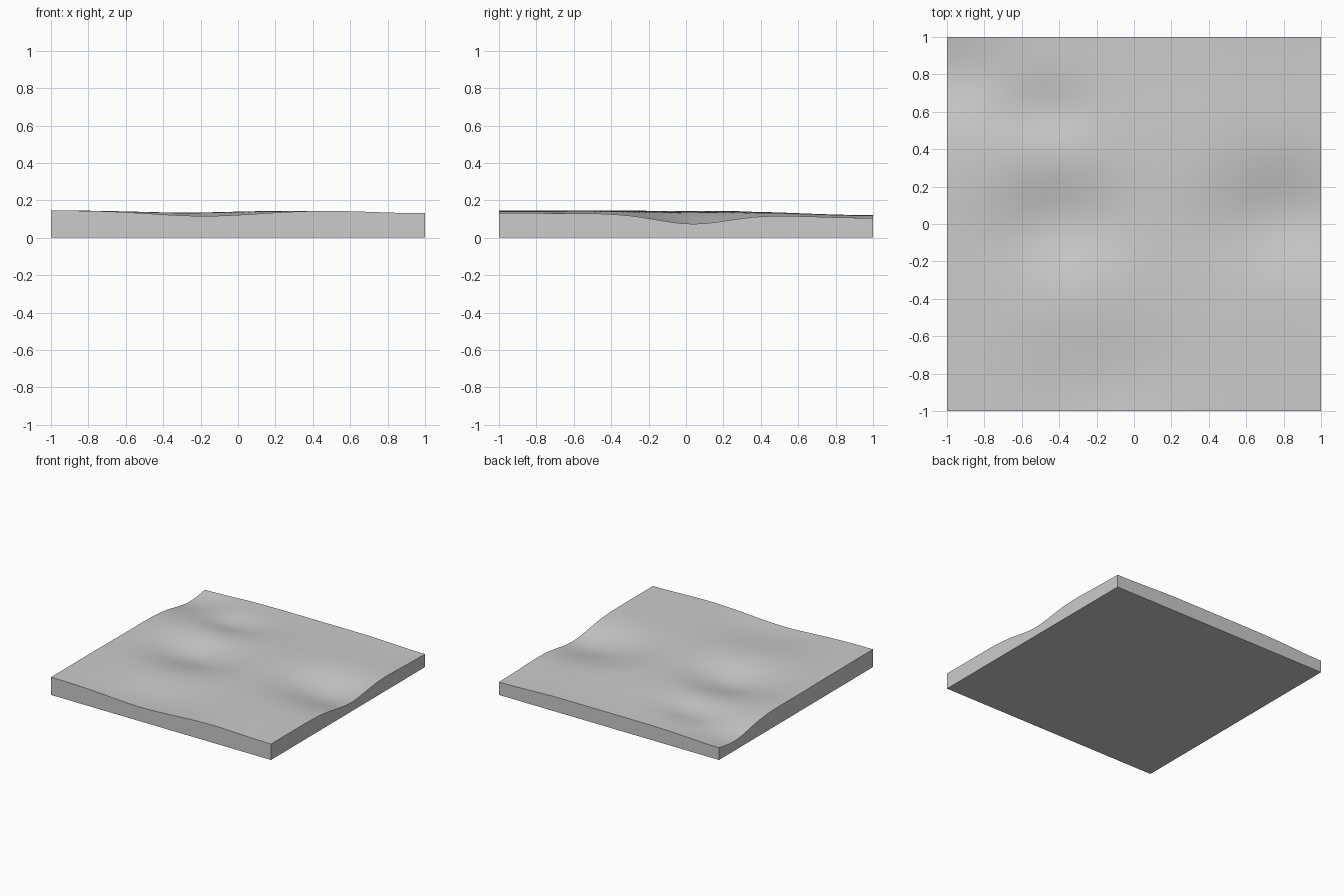
import bpy, bmesh
from math import exp

cube = bpy.data.objects.get("Cube")
if cube:
    bpy.data.objects.remove(cube)

# Soft hollows: centre x, centre y, spread x, spread y, depth
HOLLOWS = [
    (0.80, 0.04, 0.28, 0.20, 0.073),
    (-0.40, 0.00, 0.24, 0.19, 0.070),
    (-0.48, 0.60, 0.18, 0.12, 0.034),
    (-1.00, 0.79, 0.25, 0.17, 0.045),
    (-0.18, -0.86, 0.28, 0.24, 0.035),
]


def ease(t):
    t = min(max(t, 0), 1)
    return t * t * (3 - 2 * t)


def ground_height(x, y):
    z = 0.146 - 0.025 * ease((y - 0.1) / 0.9) - 0.015 * ease((x - 0.4) / 0.6)
    for cx, cy, sx, sy, depth in HOLLOWS:
        z -= depth * exp(-((x - cx) / sx) ** 2 / 2 - ((y - cy) / sy) ** 2 / 2)
    return z


# Plain grey material
grey = bpy.data.materials.new("stone grey")
grey.use_nodes = True
colour = (0.6, 0.6, 0.6, 1)
grey.diffuse_color = colour
shader = next(n for n in grey.node_tree.nodes if n.type == "BSDF_PRINCIPLED")
shader.inputs["Base Color"].default_value = colour

# Rolling top surface
bm = bmesh.new()
bmesh.ops.create_grid(bm, x_segments=80, y_segments=80, size=1)
for v in bm.verts:
    v.co.z = ground_height(v.co.x, v.co.y)

# Straight side walls and flat underside
rim = [e for e in bm.edges if e.is_boundary]
walls = bmesh.ops.extrude_edge_only(bm, edges=rim)["geom"]
for v in walls:
    if isinstance(v, bmesh.types.BMVert):
        v.co.z = 0
bmesh.ops.holes_fill(bm, edges=[e for e in bm.edges if e.is_boundary], sides=0)
bmesh.ops.recalc_face_normals(bm, faces=bm.faces)

mesh = bpy.data.meshes.new("terrain_slab")
bm.to_mesh(mesh)
bm.free()
mesh.materials.append(grey)
slab = bpy.data.objects.new("terrain_slab", mesh)
bpy.context.collection.objects.link(slab)

# Smooth ground with crisp outer edges
bpy.ops.object.select_all(action="DESELECT")
slab.select_set(True)
bpy.context.view_layer.objects.active = slab
bpy.ops.object.shade_smooth_by_angle(angle=0.6)
